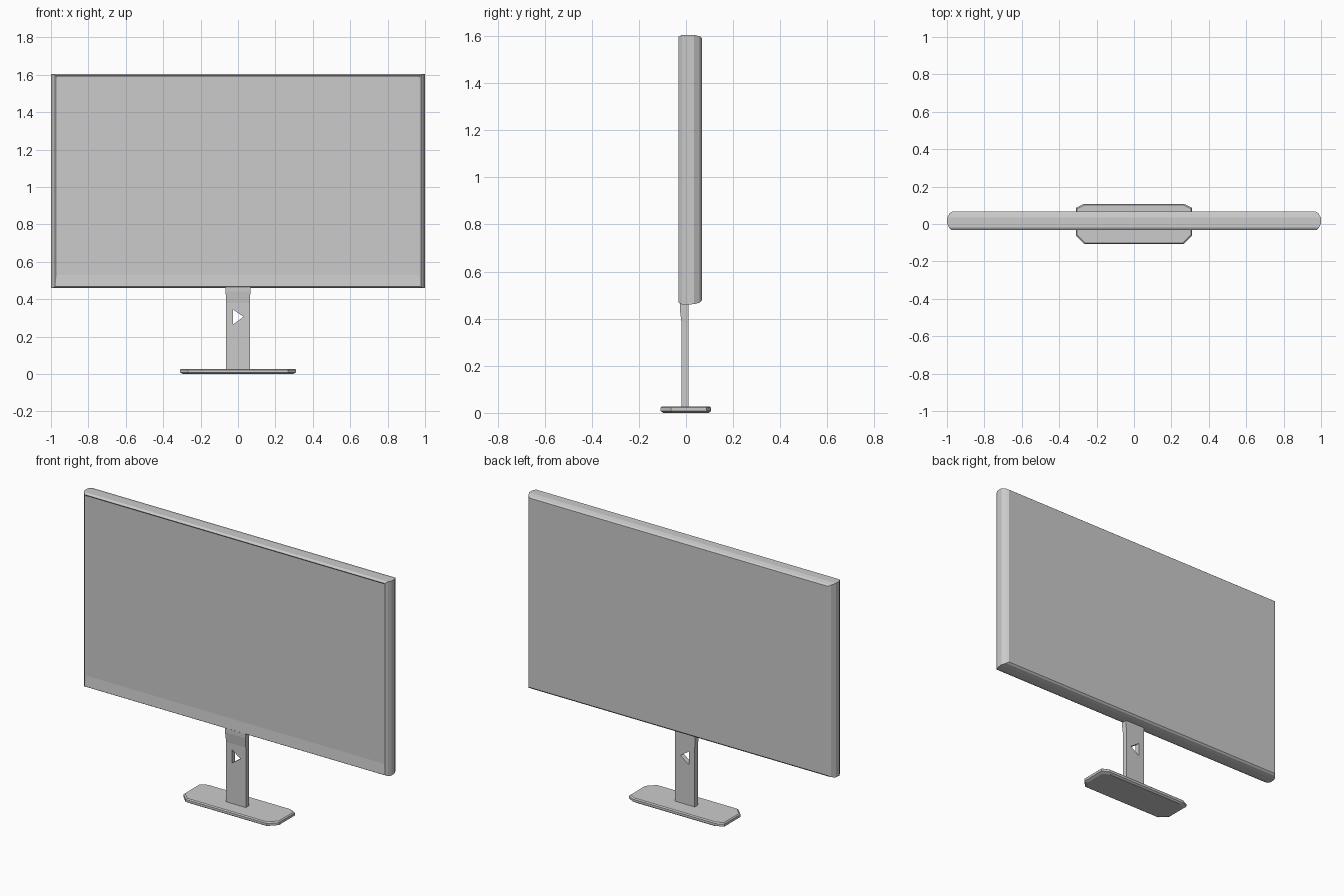
import bpy
import bmesh

if "Cube" in bpy.data.objects:
    bpy.data.objects.remove(bpy.data.objects["Cube"])


def make_object(name, bm):
    bmesh.ops.recalc_face_normals(bm, faces=bm.faces)
    mesh = bpy.data.meshes.new(name)
    bm.to_mesh(mesh)
    bm.free()
    obj = bpy.data.objects.new(name, mesh)
    bpy.context.collection.objects.link(obj)
    return obj


def loft(name, rings):
    """Skin a closed solid through rings of equal point count."""
    bm = bmesh.new()
    loops = [[bm.verts.new(p) for p in ring] for ring in rings]
    n = len(loops[0])
    for a, b in zip(loops, loops[1:]):
        for i in range(n):
            j = (i + 1) % n
            bm.faces.new((a[i], a[j], b[j], b[i]))
    bm.faces.new(loops[0])
    bm.faces.new(loops[-1])
    return make_object(name, bm)


def upright_rect(y, hx, z0, z1):
    return [(-hx, y, z0), (hx, y, z0), (hx, y, z1), (-hx, y, z1)]


def flat_rect(z, hx, y0, y1):
    return [(-hx, y0, z), (hx, y0, z), (hx, y1, z), (-hx, y1, z)]


def clipped_rect(z, hx, y0, y1, front, back):
    right = [(hx - front, y0, z), (hx, y0 + front, z),
             (hx, y1 - back * 0.5, z), (hx - back, y1, z)]
    return right + [(-x, y, h) for x, y, h in reversed(right)]


# Display panel: faceted rim, wider lower bezel, flat back
loft("display_panel", [
    upright_rect(-0.025, 0.968, 0.53, 1.588),
    upright_rect(-0.031, 0.978, 0.468, 1.597),
    upright_rect(-0.018, 0.990, 0.46, 1.605),
    upright_rect(0.002, 1.0, 0.459, 1.605),
    upright_rect(0.034, 1.0, 0.462, 1.605),
    upright_rect(0.058, 0.985, 0.468, 1.599),
    upright_rect(0.067, 0.972, 0.477, 1.592),
])

# Stand neck, slightly deeper at the top
neck = loft("stand_neck", [
    flat_rect(0.02, 0.064, -0.019, 0.010),
    flat_rect(0.38, 0.064, -0.019, 0.010),
    flat_rect(0.44, 0.066, -0.026, 0.010),
    flat_rect(0.48, 0.066, -0.026, 0.010),
])

# Triangular cable opening through the neck
cutter = loft("cable_opening_cutter", [
    [(-0.027, y, 0.265), (0.03, y, 0.306), (-0.027, y, 0.345)] for y in (-0.1, 0.1)
])
cutter.hide_render = True
cutter.display_type = 'WIRE'
cut = neck.modifiers.new("cable_opening", 'BOOLEAN')
cut.operation = 'DIFFERENCE'
cut.solver = 'EXACT'
cut.object = cutter
bpy.context.view_layer.objects.active = neck
bpy.ops.object.modifier_apply(modifier=cut.name)
bpy.data.objects.remove(cutter)

# Foot plate with clipped corners and a tapered underside
loft("stand_base", [
    clipped_rect(0.0, 0.295, -0.096, 0.096, 0.04, 0.04),
    clipped_rect(0.008, 0.311, -0.108, 0.107, 0.045, 0.04),
    clipped_rect(0.022, 0.311, -0.108, 0.107, 0.045, 0.04),
    clipped_rect(0.028, 0.305, -0.102, 0.101, 0.045, 0.04),
])
